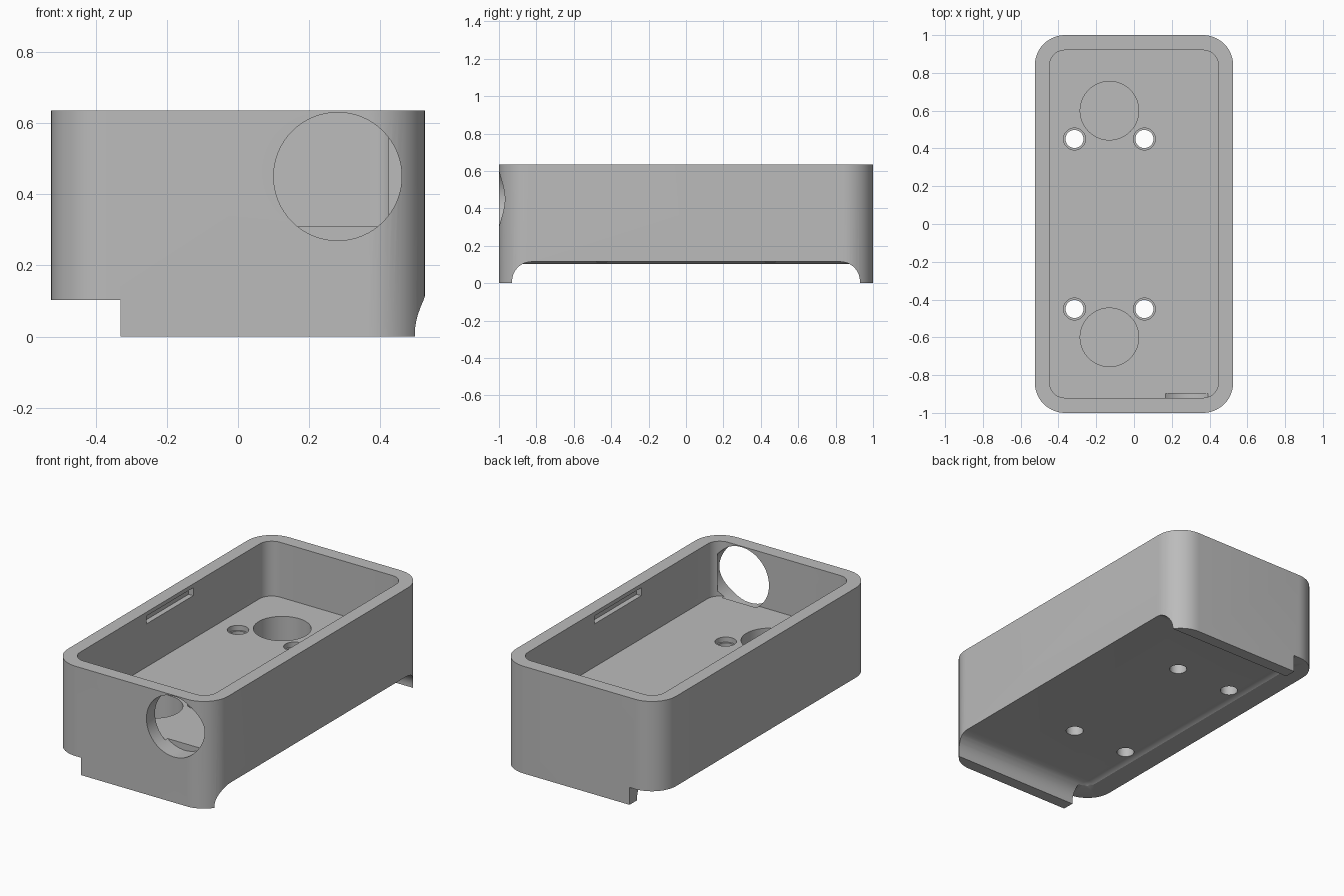
import bpy, bmesh, math
from mathutils import Matrix, Vector

if "Cube" in bpy.data.objects:
    bpy.data.objects.remove(bpy.data.objects["Cube"])

grey = bpy.data.materials.new("light_grey")
grey.diffuse_color = (0.5, 0.5, 0.5, 1)
grey.use_nodes = True
grey.node_tree.nodes["Principled BSDF"].inputs["Base Color"].default_value = grey.diffuse_color


def to_object(name, bm):
    bmesh.ops.recalc_face_normals(bm, faces=bm.faces)
    mesh = bpy.data.meshes.new(name)
    bm.to_mesh(mesh)
    bm.free()
    obj = bpy.data.objects.new(name, mesh)
    bpy.context.collection.objects.link(obj)
    return obj


def rounded_prism(name, hx, hy, r, z0, z1, seg=14):
    """Upright prism with a rounded rectangular outline."""
    bm = bmesh.new()
    outline = []
    for k, (sx, sy) in enumerate([(1, 1), (-1, 1), (-1, -1), (1, -1)]):
        for i in range(seg + 1):
            a = math.pi / 2 * (k + i / seg)
            outline.append((sx * (hx - r) + r * math.cos(a),
                            sy * (hy - r) + r * math.sin(a)))
    face = bm.faces.new([bm.verts.new((x, y, z0)) for x, y in outline])
    ext = bmesh.ops.extrude_face_region(bm, geom=[face])
    top = [g for g in ext["geom"] if isinstance(g, bmesh.types.BMVert)]
    bmesh.ops.translate(bm, verts=top, vec=(0, 0, z1 - z0))
    return to_object(name, bm)


def box(name, lo, hi, bevel=0):
    lo, hi = Vector(lo), Vector(hi)
    bm = bmesh.new()
    bmesh.ops.create_cube(bm, size=1, matrix=Matrix.Translation((lo + hi) / 2)
                          @ Matrix.Diagonal((*(hi - lo), 1)))
    if bevel:
        bmesh.ops.bevel(bm, geom=bm.edges[:], offset=bevel, segments=10,
                        profile=0.5, affect='EDGES')
    return to_object(name, bm)


def cylinder(name, center, r, length, along_y=False, seg=48):
    m = Matrix.Translation(center)
    if along_y:
        m = m @ Matrix.Rotation(math.pi / 2, 4, 'X')
    bm = bmesh.new()
    bmesh.ops.create_cone(bm, cap_ends=True, segments=seg, radius1=r,
                          radius2=r, depth=length, matrix=m)
    return to_object(name, bm)


# Outer body
case = rounded_prism("enclosure_case", 0.525, 1.0, 0.16, 0, 0.635)

cutters = [
    # Main cavity above the floor
    rounded_prism("cavity", 0.447, 0.92, 0.08, 0.31, 1.0),
    # Filleted recess underneath, open on the right side
    box("under_recess", (-0.455, -0.93, -0.6), (1.2, 0.93, 0.115), 0.105),
    # Step along the lower left side
    box("side_step", (-1, -1.5, -0.5), (-0.33, 1.5, 0.103)),
    # Round port in the front wall
    cylinder("front_port", (0.28, -1.147, 0.45), 0.18, 0.5, True, 64),
]
for s in (-1, 1):
    # Blind round pockets in the floor
    cutters.append(cylinder("floor_pocket", (-0.13, s * 0.6, 0.34), 0.155, 0.4, seg=64))
    # Snap slots inside the long walls
    cutters.append(box("snap_slot", (s * 0.45 - 0.028, -0.22, 0.565),
                       (s * 0.45 + 0.028, 0.22, 0.612)))
    # Stepped screw holes
    for x in (-0.315, 0.055):
        cutters.append(cylinder("screw_hole", (x, s * 0.45, 0.2), 0.048, 0.8, seg=32))
        cutters.append(cylinder("screw_recess", (x, s * 0.45, 0.38), 0.058, 0.2, seg=32))

for c in cutters:
    mod = case.modifiers.new(c.name, 'BOOLEAN')
    mod.operation = 'DIFFERENCE'
    mod.solver = 'EXACT'
    mod.object = c
    c.hide_render = True

# Bake the cuts and drop the cutters
deps = bpy.context.evaluated_depsgraph_get()
baked = bpy.data.meshes.new_from_object(case.evaluated_get(deps))
case.modifiers.clear()
case.data = baked
for c in cutters:
    bpy.data.objects.remove(c)

baked.materials.clear()
baked.materials.append(grey)
for p in baked.polygons:
    p.material_index = 0
bpy.context.view_layer.objects.active = case
case.select_set(True)
bpy.ops.object.shade_smooth_by_angle(angle=math.radians(30))
